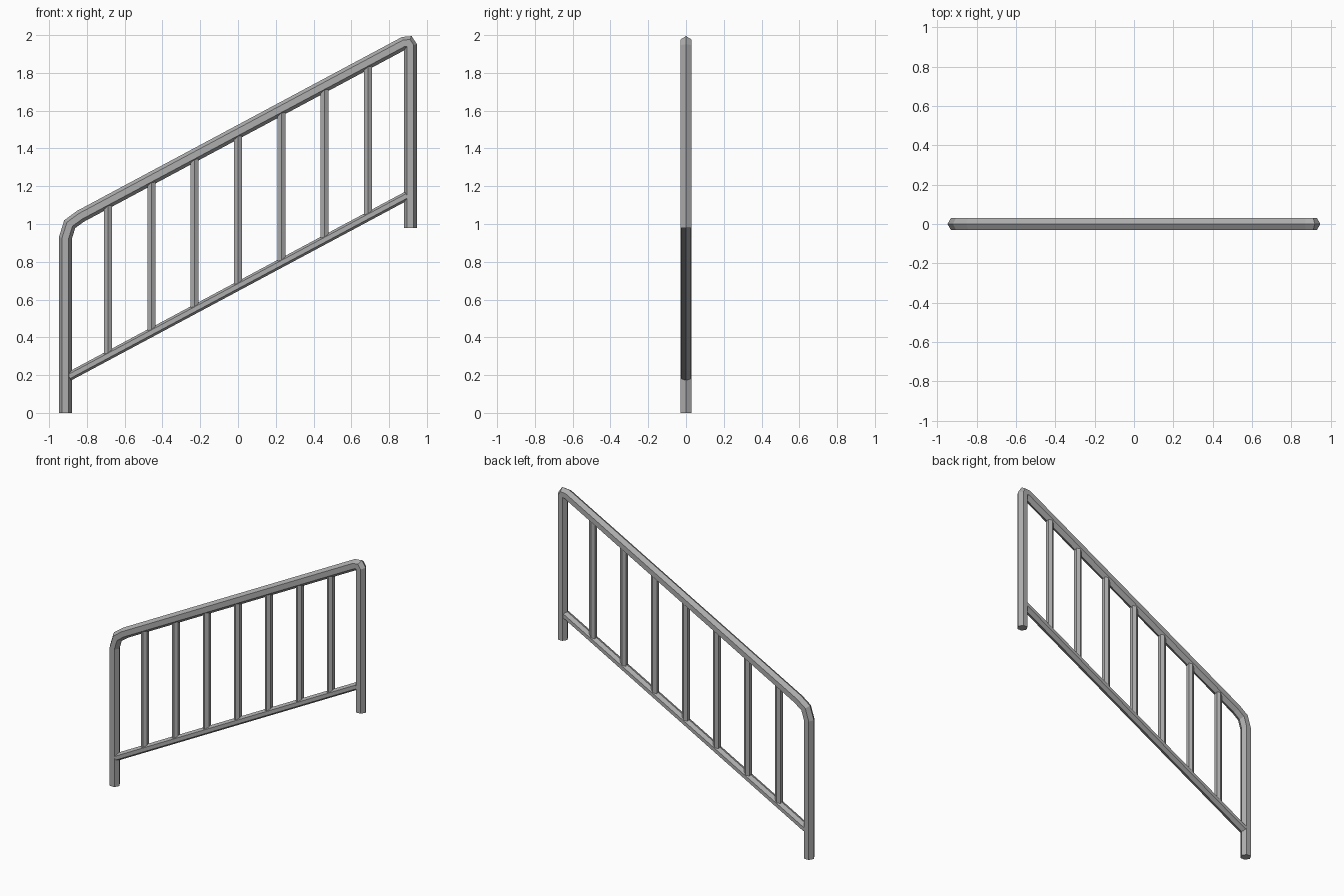
import bpy
from math import cos, sin, pi
from mathutils import Vector

old = bpy.data.objects.get("Cube")
if old:
    bpy.data.objects.remove(old, do_unlink=True)

steel = bpy.data.materials.new("grey steel")
steel.use_nodes = True
steel.diffuse_color = (0.42, 0.42, 0.42, 1)
steel.node_tree.nodes["Principled BSDF"].inputs["Base Color"].default_value = steel.diffuse_color


def hex_tube(name, path, in_plane, depth, turn=0.0):
    """Six-sided tube along an (x, z) path, with mitred bends and capped ends."""
    pts = [Vector((x, 0, z)) for x, z in path]
    dirs = [(b - a).normalized() for a, b in zip(pts, pts[1:])]
    verts, faces = [], []
    for i, p in enumerate(pts):
        before, after = dirs[max(i - 1, 0)], dirs[min(i, len(dirs) - 1)]
        tangent = (before + after).normalized()
        side = Vector((-tangent.z, 0, tangent.x)) / tangent.dot(after)
        for k in range(6):
            a = k * pi / 3 + turn
            verts.append(p + side * in_plane * cos(a) + Vector((0, depth * sin(a), 0)))
    for i in range(len(pts) - 1):
        for k in range(6):
            a, b = i * 6 + k, i * 6 + (k + 1) % 6
            faces.append((a, b, b + 6, a + 6))
    last = len(verts) - 6
    faces += [tuple(reversed(range(6))), tuple(range(last, last + 6))]
    mesh = bpy.data.meshes.new(name)
    mesh.from_pydata(verts, [], faces)
    mesh.materials.append(steel)
    obj = bpy.data.objects.new(name, mesh)
    bpy.context.collection.objects.link(obj)
    # Outward normals
    bpy.context.view_layer.objects.active = obj
    obj.select_set(True)
    bpy.ops.object.mode_set(mode='EDIT')
    bpy.ops.mesh.select_all(action='SELECT')
    bpy.ops.mesh.normals_make_consistent(inside=False)
    bpy.ops.object.mode_set(mode='OBJECT')
    obj.select_set(False)
    return obj


SLOPE = 0.535


def line(x, z_mid):
    return z_mid + SLOPE * x


# Posts and handrail bent from one tube
hex_tube("handrail_frame", [
    (-0.914, 0), (-0.914, 0.925), (-0.891, 0.999), (-0.834, line(-0.834, 1.487)),
    (0.878, line(0.878, 1.487)), (0.902, 1.959), (0.913, 1.942), (0.913, 0.98)],
    0.034, 0.034)

# Sloping lower rail
hex_tube("lower_rail", [(x, line(x, 0.671)) for x in (-0.895, 0.895)], 0.0235, 0.0315)

# Upright balusters between the rails
for i in range(7):
    x = (i - 3) * 0.2295
    hex_tube(f"baluster_{i + 1}", [(x, line(x, 0.671)), (x, line(x, 1.487))],
             0.0245, 0.0245, pi / 6)
